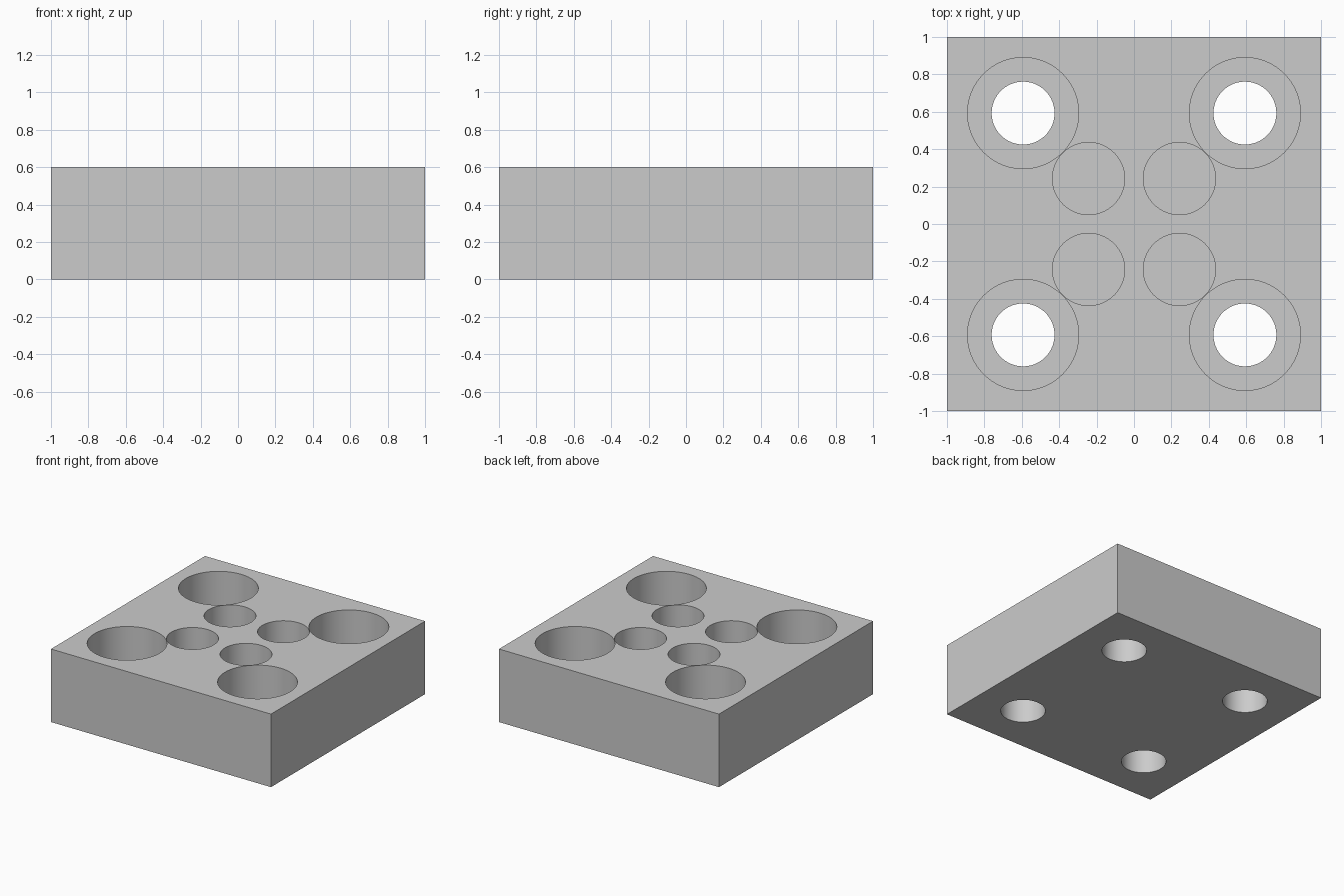
import bpy

cube = bpy.data.objects.get("Cube")
if cube:
    bpy.data.objects.remove(cube, do_unlink=True)

HEIGHT = 0.6
OVER = 0.1  # extra cutter length beyond the faces

grey = bpy.data.materials.new("plain_grey")
grey.use_nodes = True
colour = (0.6, 0.6, 0.6, 1)
grey.diffuse_color = colour
grey.node_tree.nodes["Principled BSDF"].inputs["Base Color"].default_value = colour

# Solid square block
bpy.ops.mesh.primitive_cube_add(size=2, location=(0, 0, HEIGHT / 2))
block = bpy.context.object
block.name = "mounting_block"
block.scale.z = HEIGHT / 2
bpy.ops.object.transform_apply(location=True, rotation=False, scale=True)
block.data.materials.append(grey)


def bore(name, radius, offset, floor):
    """Cut four round holes, mirrored about the centre, from the top to floor."""
    depth = HEIGHT + OVER - floor
    for sx in (-1, 1):
        for sy in (-1, 1):
            bpy.ops.mesh.primitive_cylinder_add(
                vertices=96, radius=radius, depth=depth,
                location=(sx * offset, sy * offset, floor + depth / 2))
            cutter = bpy.context.object
            cutter.name = name + "_cutter"
            cutter.data.materials.append(grey)
            bpy.context.view_layer.objects.active = block
            mod = block.modifiers.new(name, "BOOLEAN")
            mod.operation = "DIFFERENCE"
            mod.solver = "EXACT"
            mod.object = cutter
            bpy.ops.object.modifier_apply(modifier=mod.name)
            bpy.data.objects.remove(cutter, do_unlink=True)


# Stepped corner screw holes, then the blind inner pockets
bore("counterbore", 0.297, 0.593, 0.25)
bore("through_hole", 0.168, 0.593, -OVER)
bore("inner_pocket", 0.193, 0.243, 0.2)

# Smooth bore walls with crisp rims
bpy.ops.object.select_all(action="DESELECT")
block.select_set(True)
bpy.context.view_layer.objects.active = block
bpy.ops.object.shade_smooth_by_angle()
